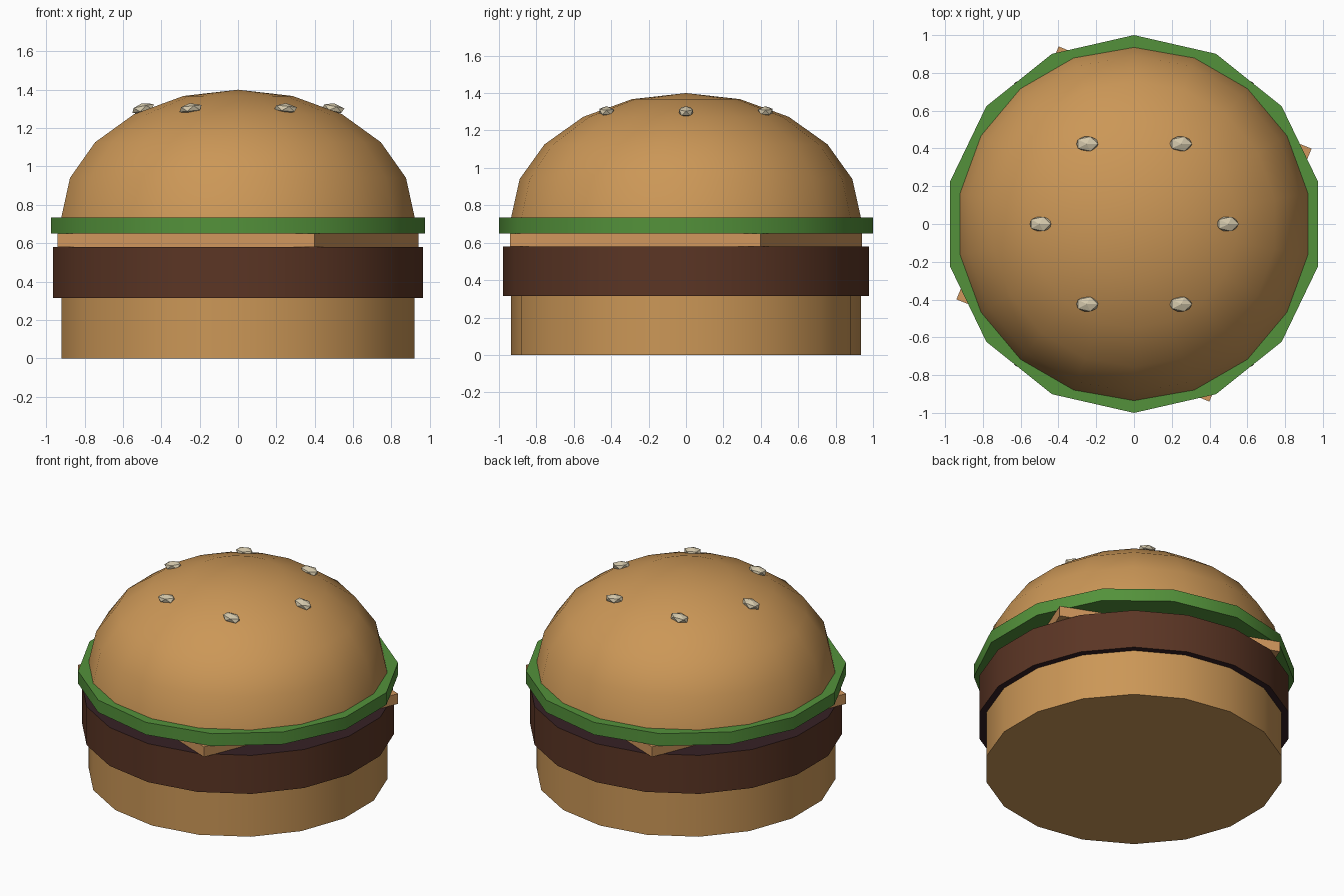
import bpy, bmesh, math
from mathutils import Matrix

if "Cube" in bpy.data.objects:
    bpy.data.objects.remove(bpy.data.objects["Cube"])


def material(name, rgb):
    m = bpy.data.materials.new(name)
    m.diffuse_color = (*rgb, 1)
    m.use_nodes = True
    m.node_tree.nodes["Principled BSDF"].inputs["Base Color"].default_value = m.diffuse_color
    return m


BUN = material("toasted bun", (0.60, 0.31, 0.095))
MEAT = material("meat brown", (0.105, 0.036, 0.018))
SEARED = material("seared dark brown", (0.036, 0.015, 0.018))
CHEESE = material("cheese orange", (0.64, 0.31, 0.11))
GREEN = material("lettuce green", (0.087, 0.285, 0.043))
SEED = material("seed cream", (0.66, 0.58, 0.41))


def finish(name, bm, mats, smooth=True):
    bmesh.ops.recalc_face_normals(bm, faces=bm.faces[:])
    mesh = bpy.data.meshes.new(name)
    bm.to_mesh(mesh)
    bm.free()
    for m in mats:
        mesh.materials.append(m)
    ob = bpy.data.objects.new(name, mesh)
    bpy.context.collection.objects.link(ob)
    if smooth:
        bpy.ops.object.select_all(action='DESELECT')
        ob.select_set(True)
        bpy.context.view_layer.objects.active = ob
        bpy.ops.object.shade_smooth_by_angle(angle=math.radians(35))
    return ob


def lathe(name, sides, profile, mats, start=90, smooth=True, cap_index=0):
    """Stack rings of (radius, z); radius 0 makes a point. Ends are capped."""
    bm = bmesh.new()
    rings = []
    for r, z in profile:
        if r == 0:
            rings.append([bm.verts.new((0, 0, z))] * sides)
            continue
        angles = [math.radians(start + 360 * k / sides) for k in range(sides)]
        rings.append([bm.verts.new((r * math.cos(a), r * math.sin(a), z)) for a in angles])
    for lo, hi in zip(rings, rings[1:]):
        for k in range(sides):
            n = (k + 1) % sides
            loop = [lo[k], lo[n], hi[n], hi[k]]
            bm.faces.new(list(dict.fromkeys(loop)))
    for ring in (rings[0], rings[-1]):
        if len(set(ring)) > 1:
            bm.faces.new(ring).material_index = cap_index
    return finish(name, bm, mats, smooth)


# Stacked layers
lathe("bottom_bun", 18, [(0.935, 0), (0.935, 0.315)], [BUN])
lathe("patty", 18, [(0.978, 0.315), (0.978, 0.58)], [MEAT, SEARED], cap_index=1)
lathe("cheese_slice", 4, [(1.021, 0.58), (1.021, 0.65)], [CHEESE], start=23, smooth=False)
lathe("lettuce", 14, [(1.0, 0.65), (1.0, 0.735)], [GREEN])

# Domed top bun
dome = [(0.935 * math.cos(math.radians(18 * i)), 0.735 + 0.665 * math.sin(math.radians(18 * i)))
        for i in range(5)] + [(0, 1.40)]
lathe("top_bun", 18, dome, [BUN])

# Ring of six sesame seeds
for i in range(6):
    a = math.radians(60 * i)
    x, y = 0.495 * math.cos(a), 0.49 * math.sin(a)
    bm = bmesh.new()
    bmesh.ops.create_icosphere(
        bm, subdivisions=1, radius=1,
        matrix=Matrix.Translation((x, y, 1.302)) @ Matrix.Rotation(0.4 * x, 4, 'Y')
        @ Matrix.Diagonal((0.066, 0.045, 0.028, 1)))
    finish(f"sesame_seed_{i + 1}", bm, [SEED], smooth=False)
